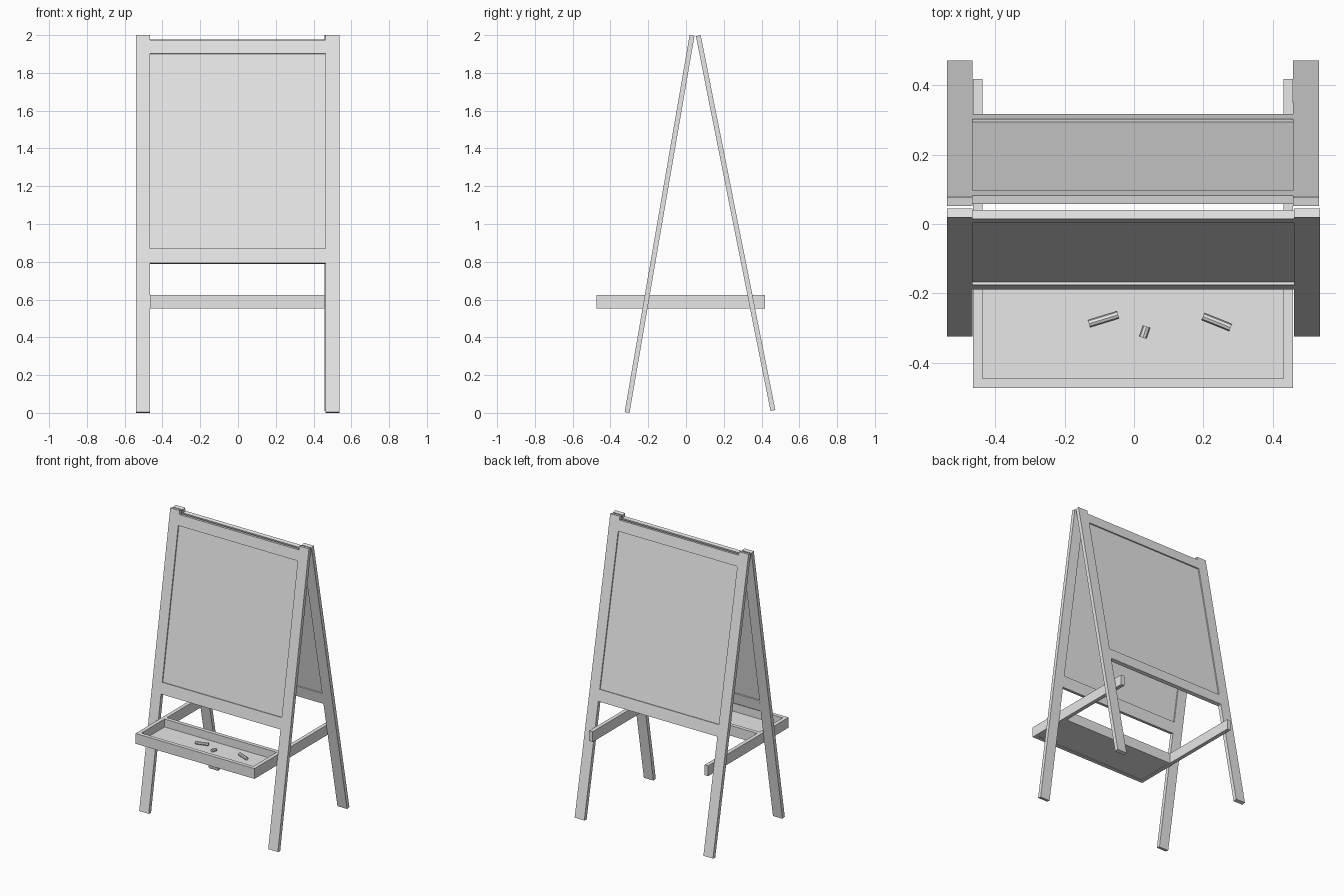
import bpy
import math
from mathutils import Vector, Matrix

cube = bpy.data.objects.get("Cube")
if cube:
    bpy.data.objects.remove(cube, do_unlink=True)

# One plain grey for everything
grey = bpy.data.materials.new("plain grey")
grey.use_nodes = True
grey.diffuse_color = (0.8, 0.8, 0.8, 1)
grey.node_tree.nodes["Principled BSDF"].inputs["Base Color"].default_value = (0.8, 0.8, 0.8, 1)


def box(name, low, high, frame=Matrix()):
    """Box between two corners, placed in a local frame."""
    low, high = Vector(low), Vector(high)
    bpy.ops.mesh.primitive_cube_add(size=1)
    ob = bpy.context.object
    ob.name = name
    ob.data.transform(Matrix.Translation((low + high) / 2) @ Matrix.Diagonal((*(high - low), 1)))
    ob.matrix_world = frame
    ob.data.materials.append(grey)
    return ob


THICK = 0.026
BOARD = 0.010


def easel_frame(side, foot, head, left, right):
    """Leaning frame: two legs, two rails and a recessed board."""
    foot, head = Vector((0, *foot)), Vector((0, *head))
    run = head - foot
    tilt = math.atan2(-run.y, run.z)
    frame = Matrix.Translation(foot) @ Matrix.Rotation(tilt, 4, 'X')

    def along(z):
        return (z - foot.z) / run.z * run.length

    def plank(part, x0, x1, s0, s1, thick):
        box(f"{side}_{part}", (x0, -thick / 2, s0), (x1, thick / 2, s1), frame)

    plank("right_leg", -0.54, left, 0, run.length, THICK)
    plank("left_leg", right, right + 0.075, 0, run.length, THICK)
    plank("top_rail", left, right, along(1.90), along(1.973), THICK)
    plank("bottom_rail", left, right, along(0.79), along(0.868), THICK)
    plank("board", left, right, along(0.868), along(1.90), BOARD)


easel_frame("front", (-0.312, 0.002), (0.032, 1.998), -0.466, 0.462)
easel_frame("back", (0.460, 0.013), (0.065, 1.997), -0.466, 0.459)

# Tray whose side walls run back as arms to the rear legs
X0, X1, WALL = -0.465, 0.459, 0.027
Z0, Z1 = 0.553, 0.625
box("right_arm", (X0, -0.473, Z0), (X0 + WALL, 0.418, Z1))
box("left_arm", (X1 - WALL, -0.473, Z0), (X1, 0.418, Z1))
box("tray_front", (X0 + WALL, -0.473, Z0), (X1 - WALL, -0.473 + WALL, Z1))
box("tray_back", (X0 + WALL, -0.189, Z0), (X1 - WALL, -0.189 + WALL, Z1))
box("tray_floor", (X0 + WALL, -0.446, Z0 + 0.003), (X1 - WALL, -0.189, Z0 + 0.016))

# Chalk sticks lying on the tray floor
RADIUS = 0.011
for i, (x, y, length, angle) in enumerate([
        (-0.088, -0.275, 0.088, 17), (0.031, -0.312, 0.034, 72), (0.239, -0.283, 0.086, -22)]):
    bpy.ops.mesh.primitive_cylinder_add(
        vertices=8, radius=RADIUS, depth=length,
        location=(x, y, Z0 + 0.016 + RADIUS),
        rotation=(0, math.pi / 2, math.radians(angle)))
    chalk = bpy.context.object
    chalk.name = f"chalk_{i + 1}"
    chalk.data.materials.append(grey)
